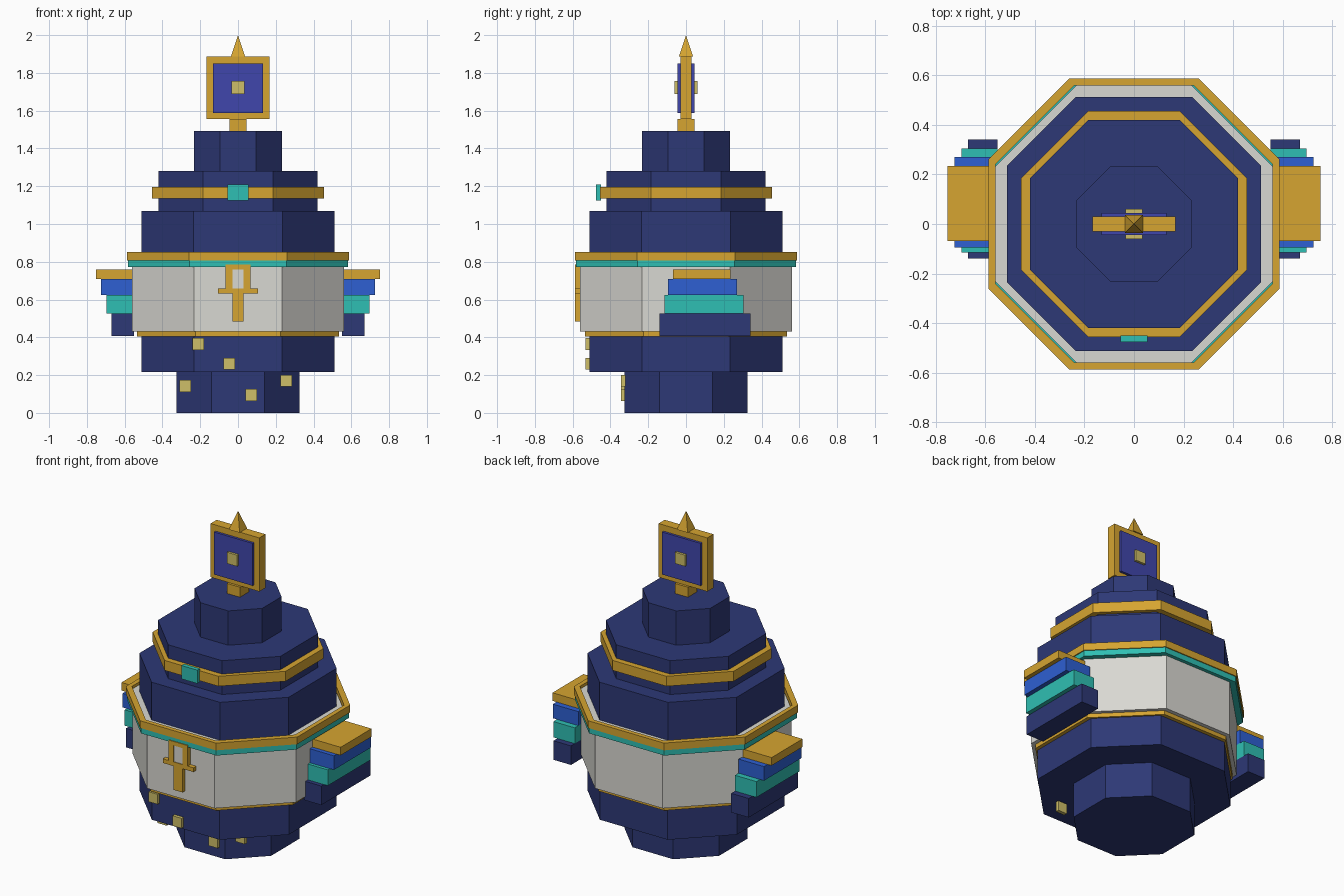
import bpy, bmesh

if "Cube" in bpy.data.objects:
    bpy.data.objects.remove(bpy.data.objects["Cube"])


def mat(name, hexcode):
    lin = []
    for i in (0, 2, 4):
        c = int(hexcode[i:i + 2], 16) / 255
        lin.append(c / 12.92 if c <= 0.04045 else ((c + 0.055) / 1.055) ** 2.4)
    m = bpy.data.materials.new(name)
    m.diffuse_color = (*lin, 1)
    m.use_nodes = True
    m.node_tree.nodes["Principled BSDF"].inputs["Base Color"].default_value = m.diffuse_color
    return m


NAVY = mat("navy", "2D3876")
GOLD = mat("gold", "D6A531")
WHITE = mat("off_white", "D9D8D2")
TEAL = mat("teal", "2FBFB3")
BLUE = mat("bright_blue", "2E60D2")
INDIGO = mat("indigo", "4046AC")
PALE = mat("pale_gold", "CFBF68")


def finish(name, bm, material):
    bmesh.ops.recalc_face_normals(bm, faces=bm.faces)
    me = bpy.data.meshes.new(name)
    bm.to_mesh(me)
    bm.free()
    me.materials.append(material)
    ob = bpy.data.objects.new(name, me)
    bpy.context.collection.objects.link(ob)
    return ob


def octagon(r, h):
    """Square of half size r with corners cut to flats of half width h."""
    return [(h, -r), (r, -h), (r, h), (h, r), (-h, r), (-r, h), (-r, -h), (-h, -r)]


def tier(name, r, h, z0, z1, material):
    bm = bmesh.new()
    lo, hi = ([bm.verts.new((x, y, z)) for x, y in octagon(r, h)] for z in (z0, z1))
    bm.faces.new(lo)
    bm.faces.new(hi)
    for i in range(8):
        j = (i + 1) % 8
        bm.faces.new((lo[i], lo[j], hi[j], hi[i]))
    return finish(name, bm, material)


def ring(name, outer, inner, z0, z1, material):
    bm = bmesh.new()
    loops = [[bm.verts.new((x, y, z)) for x, y in octagon(*o)]
             for o, z in ((outer, z0), (outer, z1), (inner, z1), (inner, z0))]
    for k in range(4):
        a, b = loops[k], loops[(k + 1) % 4]
        for i in range(8):
            j = (i + 1) % 8
            bm.faces.new((a[i], a[j], b[j], b[i]))
    return finish(name, bm, material)


def box(name, x, y, z, material):
    bm = bmesh.new()
    bmesh.ops.create_cube(bm, size=1)
    for v in bm.verts:
        v.co = [a[0] if c < 0 else a[1] for a, c in zip((x, y, z), v.co)]
    return finish(name, bm, material)


# Stacked body
tier("base", 0.325, 0.14, 0, 0.217, NAVY)
tier("lower_body", 0.512, 0.233, 0.217, 0.43, NAVY)
tier("lower_trim", 0.535, 0.225, 0.405, 0.435, GOLD)
tier("middle_wall", 0.56, 0.232, 0.43, 0.835, WHITE)
ring("teal_band", (0.582, 0.258), (0.55, 0.23), 0.773, 0.808, TEAL)
ring("gold_band", (0.588, 0.26), (0.56, 0.24), 0.808, 0.853, GOLD)
tier("upper_body", 0.512, 0.235, 0.83, 1.07, NAVY)
tier("shoulder", 0.42, 0.185, 1.07, 1.28, NAVY)
ring("shoulder_band", (0.456, 0.185), (0.41, 0.18), 1.135, 1.197, GOLD)
tier("top_drum", 0.232, 0.095, 1.28, 1.493, NAVY)
box("front_gem", (-0.055, 0.055), (-0.477, -0.45), (1.125, 1.208), TEAL)

# Stepped wings on both sides
for name, out, y0, y1, z0, z1, m in (
        ("navy", 0.67, -0.14, 0.342, 0.407, 0.525, NAVY),
        ("teal", 0.697, -0.115, 0.305, 0.525, 0.623, TEAL),
        ("blue", 0.725, -0.095, 0.27, 0.623, 0.71, BLUE),
        ("gold", 0.752, -0.068, 0.235, 0.71, 0.76, GOLD)):
    box("right_wing_" + name, (0.55, out), (y0, y1), (z0, z1), m)
    box("left_wing_" + name, (-out, -0.55), (y0, y1), (z0, z1), m)

# Front key-shaped ornament
front = (-0.587, -0.555)
for name, x0, x1, z0, z1 in (
        ("stem", -0.03, 0.03, 0.485, 0.632),
        ("crossbar", -0.105, 0.105, 0.632, 0.658),
        ("left", -0.066, -0.03, 0.658, 0.76),
        ("right", 0.03, 0.066, 0.658, 0.76),
        ("top", -0.066, 0.066, 0.76, 0.785)):
    box("ornament_" + name, (x0, x1), front, (z0, z1), GOLD)
box("ornament_window", (-0.03, 0.03), (-0.583, -0.555), (0.658, 0.76), WHITE)

# Small square studs
for i, (x, z, y) in enumerate(((-0.21, 0.365, -0.532), (-0.046, 0.26, -0.532),
                               (-0.28, 0.142, -0.343), (0.07, 0.095, -0.343),
                               (0.255, 0.17, -0.343))):
    box(f"stud_{i + 1}", (x - 0.031, x + 0.031), (y, y + 0.022),
        (z - 0.031, z + 0.031), PALE)

# Finial: neck, framed panel and spike
box("finial_neck", (-0.045, 0.045), (-0.045, 0.045), (1.493, 1.555), GOLD)
box("finial_frame", (-0.167, 0.167), (-0.03, 0.03), (1.555, 1.888), GOLD)
box("finial_panel", (-0.132, 0.132), (-0.045, 0.045), (1.587, 1.85), INDIGO)
box("finial_square", (-0.035, 0.035), (-0.06, 0.06), (1.687, 1.757), PALE)
bm = bmesh.new()
corners = [bm.verts.new((x, y, 1.888)) for x, y in
           ((-0.037, -0.037), (0.037, -0.037), (0.037, 0.037), (-0.037, 0.037))]
tip = bm.verts.new((0, 0, 2))
bm.faces.new(corners)
for i in range(4):
    bm.faces.new((corners[i], corners[(i + 1) % 4], tip))
finish("finial_spike", bm, GOLD)
